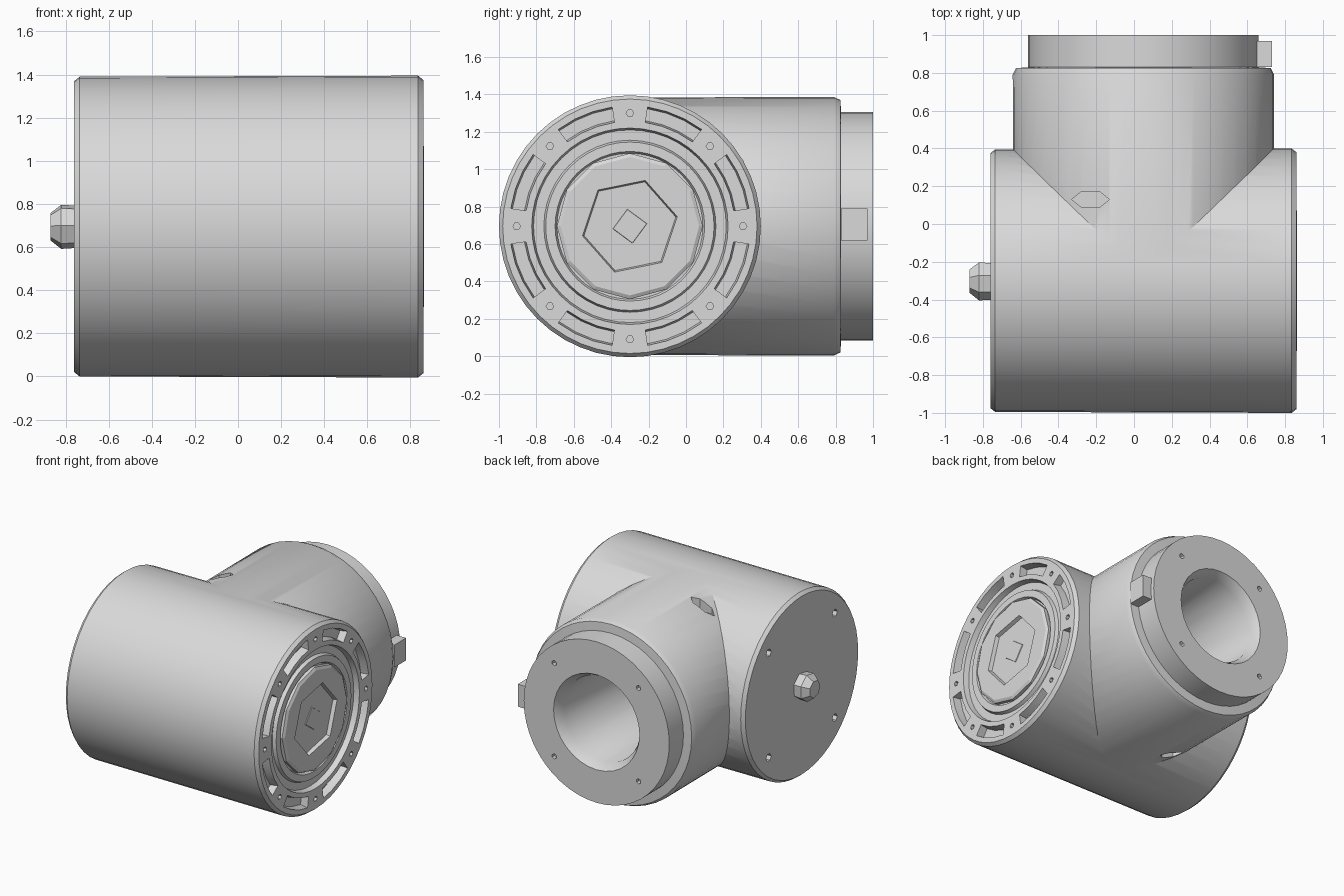
import bpy, bmesh
from math import sin, cos, pi, radians

cube = bpy.data.objects.get("Cube")
if cube:
    bpy.data.objects.remove(cube, do_unlink=True)

grey = bpy.data.materials.new("plain grey")
grey.use_nodes = True
grey.diffuse_color = (0.7, 0.7, 0.7, 1)
grey.node_tree.nodes["Principled BSDF"].inputs["Base Color"].default_value = (0.7, 0.7, 0.7, 1)

MID = 0.695          # height of both pipe axes
MAIN = (-0.3, MID)   # y, z of the main axis
BRANCH = (MID, 0.05) # z, x of the branch axis


def circle(r, n, centre, phase=0.0):
    return [(centre[0] + r * cos(2 * pi * i / n + phase),
             centre[1] + r * sin(2 * pi * i / n + phase)) for i in range(n)]


def loft(bm, rings, axis):
    """Skin a stack of (outline, distance) rings along x, y or z, with end caps."""
    order = {"x": lambda a, b, t: (t, a, b), "y": lambda a, b, t: (b, t, a),
             "z": lambda a, b, t: (a, b, t)}[axis]
    rows = [[bm.verts.new(order(a, b, t)) for a, b in pts] for pts, t in rings]
    n = len(rows[0])
    for low, high in zip(rows, rows[1:]):
        for i in range(n):
            j = (i + 1) % n
            bm.faces.new((low[i], low[j], high[j], high[i]))
    bm.faces.new(rows[0][::-1])
    bm.faces.new(rows[-1])


def finish(name, bm):
    bmesh.ops.recalc_face_normals(bm, faces=bm.faces)
    mesh = bpy.data.meshes.new(name)
    bm.to_mesh(mesh)
    bm.free()
    mesh.materials.append(grey)
    ob = bpy.data.objects.new(name, mesh)
    bpy.context.collection.objects.link(ob)
    return ob


def turned(name, profile, axis, centre, n=48, phase=0.0):
    """Turn a (radius, distance) profile around an axis."""
    bm = bmesh.new()
    loft(bm, [(circle(r, n, centre, phase), t) for r, t in profile], axis)
    return finish(name, bm)


def select(ob):
    bpy.ops.object.select_all(action="DESELECT")
    ob.select_set(True)
    bpy.context.view_layer.objects.active = ob


def combine(ob, tool, operation="DIFFERENCE"):
    select(ob)
    mod = ob.modifiers.new("cut", "BOOLEAN")
    mod.operation, mod.object, mod.solver = operation, tool, "EXACT"
    bpy.ops.object.modifier_apply(modifier=mod.name)
    bpy.data.objects.remove(tool, do_unlink=True)


# Main pipe with a stepped face on its +x end
body = turned("tee_body", [
    (0.675, -0.76), (0.695, -0.735), (0.70, 0.835), (0.68, 0.86), (0.525, 0.86),
    (0.515, 0.82), (0.46, 0.82), (0.45, 0.845), (0.40, 0.845), (0.39, 0.825)], "x", MAIN)

# Branch pipe, chamfered collar and neck
branch = turned("branch", [
    (0.688, -0.3), (0.692, 0.79), (0.675, 0.825), (0.61, 0.83), (0.61, 1.0)], "y", BRANCH)
combine(body, branch, "UNION")

# Ribbed chamber inside, opened by the branch bore
ribs = [(0.40 + 0.04 * (i % 2), -0.5 + 0.07 * i) for i in range(17)]
combine(body, turned("chamber_cutter", ribs, "x", MAIN, 32))
combine(body, turned("bore_cutter", [
    (0.32, -0.3), (0.32, 0.93), (0.36, 1.0), (0.37, 1.05)], "y", BRANCH, 32))

# Eight flange pockets with small holes between them
bm = bmesh.new()
for k in range(8):
    mid = radians(22.5 + 45 * k)
    sweep = [mid + radians(14) * s for s in (-1, -0.33, 0.33, 1)]

    def sector(inner, outer):
        arc = [(outer, a) for a in sweep] + [(inner, a) for a in reversed(sweep)]
        return [(MAIN[0] + r * cos(a), MAIN[1] + r * sin(a)) for r, a in arc]

    loft(bm, [(sector(0.57, 0.635), 0.80), (sector(0.555, 0.65), 0.90)], "x")
    turn = radians(45 * k)
    spot = (MAIN[0] + 0.605 * cos(turn), MAIN[1] + 0.605 * sin(turn))
    loft(bm, [(circle(0.02, 6, spot), 0.82), (circle(0.02, 6, spot), 0.9)], "x")
combine(body, finish("pocket_cutter", bm))

# Small holes in the closed -x end and in the neck face
bm = bmesh.new()
for k in range(4):
    a = radians(45 + 90 * k)
    spot = (MAIN[0] + 0.56 * cos(a), MAIN[1] + 0.56 * sin(a))
    loft(bm, [(circle(0.03, 6, spot), -0.8), (circle(0.03, 6, spot), -0.72)], "x")
    spot = (BRANCH[0] + 0.5 * cos(a), BRANCH[1] + 0.5 * sin(a))
    loft(bm, [(circle(0.02, 6, spot), 0.97), (circle(0.02, 6, spot), 1.05)], "y")
combine(body, finish("end_hole_cutter", bm))

# Slots in the top and bottom of the branch
bm = bmesh.new()
slot = [(-0.33, 0.13), (-0.28, 0.09), (-0.18, 0.09), (-0.13, 0.13), (-0.18, 0.17), (-0.28, 0.17)]
for side in (-1, 1):
    loft(bm, [(slot, MID + side * 0.56), (slot, MID + side * 0.8)], "z")
combine(body, finish("slot_cutter", bm))

# Twelve-sided plug with a hexagonal socket and a square centre stud
plug = turned("end_plug", [(0.39, 0.80), (0.39, 0.852), (0.37, 0.863)], "x", MAIN, 12)
combine(plug, turned("socket_cutter", [(0.25, 0.835), (0.27, 0.9)], "x", MAIN, 6, 0.2))
stud = turned("socket_stud", [(0.10, 0.82), (0.09, 0.84)], "x", MAIN, 4, 0.15)

# Faceted nub on the closed end
nub = turned("end_nub", [(0.10, -0.74), (0.105, -0.82), (0.065, -0.87)], "x", MAIN, 7, 0.4)

# Locating key on the neck
bm = bmesh.new()
key_shape = [(0.58, 0.83), (0.73, 0.83), (0.73, 0.97), (0.58, 0.97)]
loft(bm, [(key_shape, 0.62), (key_shape, 0.79)], "z")
key = finish("neck_key", bm)

select(body)
bpy.ops.object.shade_smooth_by_angle(angle=radians(30))
